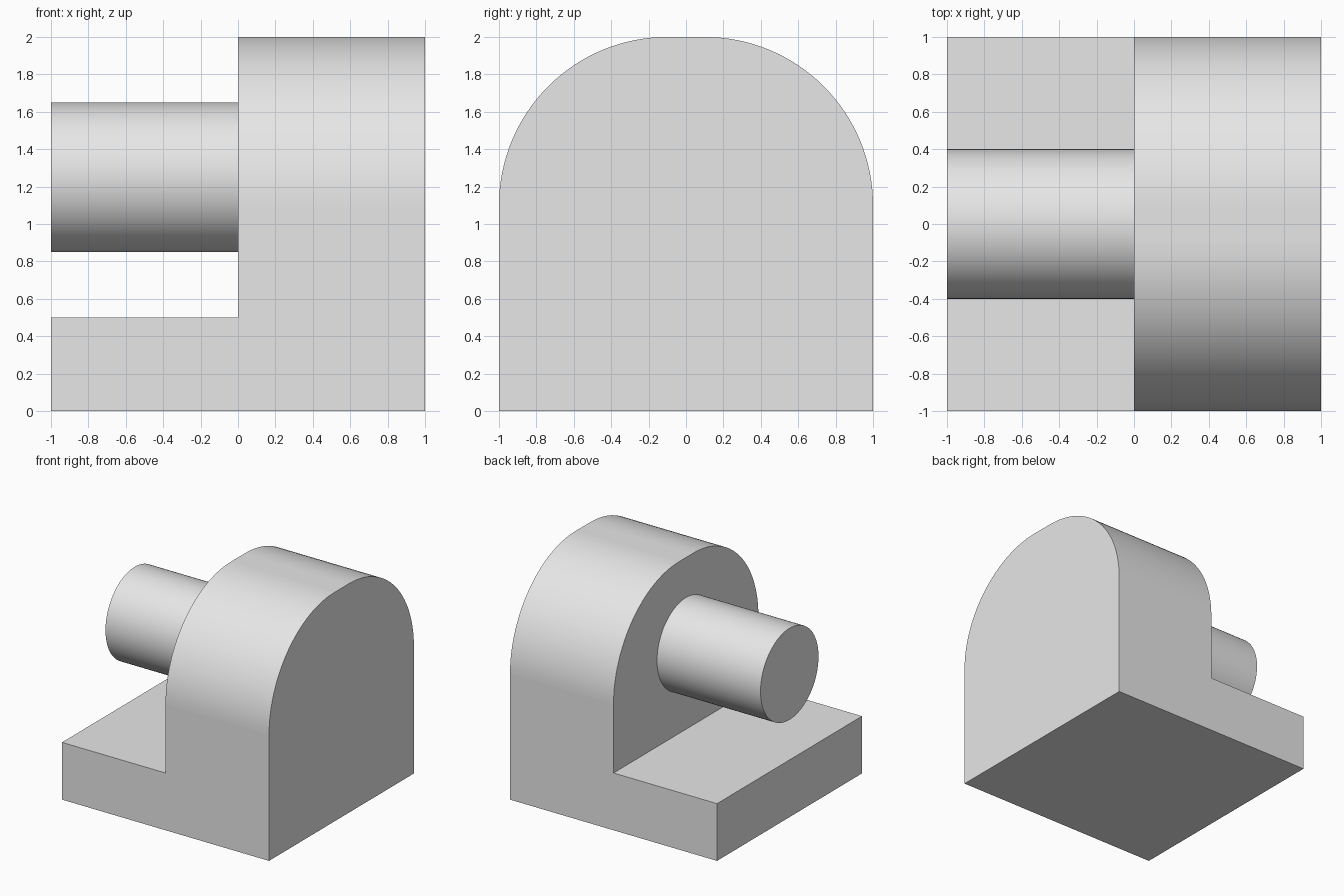
import bpy
import bmesh
from math import pi
from mathutils import Matrix

cube = bpy.data.objects.get("Cube")
if cube:
    bpy.data.objects.remove(cube, do_unlink=True)

grey = bpy.data.materials.new("light grey")
grey.use_nodes = True
grey.diffuse_color = (0.8, 0.8, 0.8, 1)
grey.node_tree.nodes["Principled BSDF"].inputs["Base Color"].default_value = (0.8, 0.8, 0.8, 1)


def add_object(name, bm):
    """Turn a bmesh into a grey object in the scene."""
    bmesh.ops.recalc_face_normals(bm, faces=bm.faces)
    mesh = bpy.data.meshes.new(name)
    bm.to_mesh(mesh)
    bm.free()
    mesh.materials.append(grey)
    obj = bpy.data.objects.new(name, mesh)
    bpy.context.collection.objects.link(obj)
    return obj


# Body: an L-shaped side profile extruded through the depth
bm = bmesh.new()
profile = [(-1, 0), (1, 0), (1, 2), (0, 2), (0, 0.5), (-1, 0.5)]
front = bm.faces.new([bm.verts.new((x, -1, z)) for x, z in profile])
back = bmesh.ops.extrude_face_region(bm, geom=[front], use_keep_orig=True)
back_verts = [v for v in back["geom"] if isinstance(v, bmesh.types.BMVert)]
bmesh.ops.translate(bm, verts=back_verts, vec=(0, 2, 0))

# Round the two long top edges of the upright
top_edges = [e for e in bm.edges
             if all(v.co.z > 1.9 for v in e.verts)
             and abs(e.verts[0].co.y - e.verts[1].co.y) < 0.1]
rounded = bmesh.ops.bevel(bm, geom=top_edges, offset=0.9, offset_type='OFFSET',
                          segments=32, profile=0.5, affect='EDGES')
for face in rounded["faces"]:
    face.smooth = True
add_object("bracket_body", bm)

# Shaft: a round bar standing out from the upright over the base
bm = bmesh.new()
bmesh.ops.create_cone(bm, cap_ends=True, segments=96, radius1=0.4, radius2=0.4, depth=1,
                      matrix=Matrix.Translation((-0.5, 0, 1.25)) @ Matrix.Rotation(pi / 2, 4, 'Y'))
for face in bm.faces:
    face.smooth = len(face.verts) == 4
add_object("shaft", bm)
